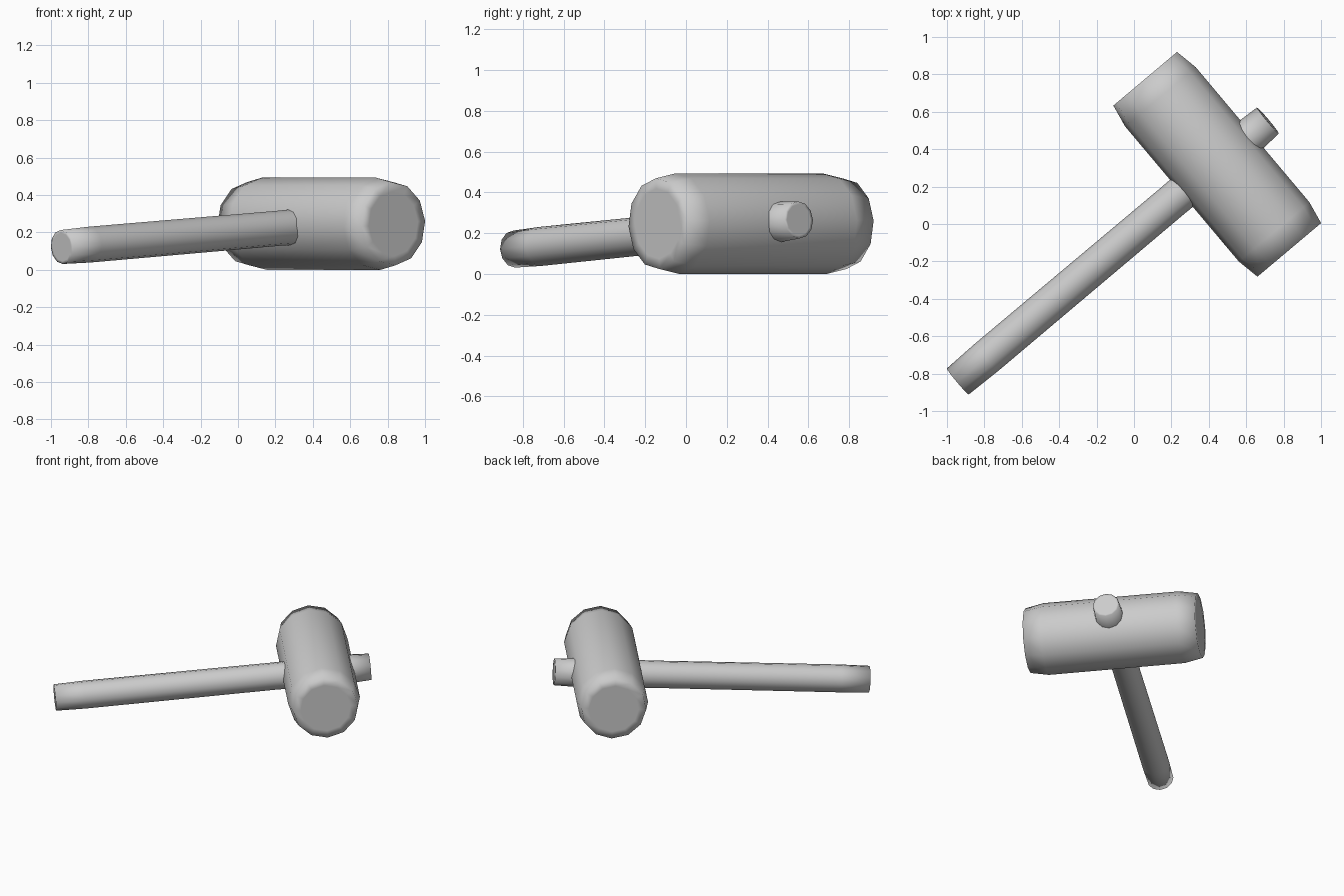
import bpy, bmesh, math
from mathutils import Matrix, Vector

if "Cube" in bpy.data.objects:
    bpy.data.objects.remove(bpy.data.objects["Cube"])

SIDES = 12


def turned_part(name, axis, up, origin, profile, cap):
    """Revolve (distance, radius) pairs along axis; inset caps of the given radius close both ends."""
    axis = axis.normalized()
    side = up.cross(axis).normalized()
    up = axis.cross(side)
    rings = [(profile[0][0], cap)] + profile + [(profile[-1][0], cap)]
    bm = bmesh.new()
    loops = []
    for d, r in rings:
        loop = []
        for i in range(SIDES):
            a = 2 * math.pi * i / SIDES
            p = origin + axis * d + (side * math.cos(a) + up * math.sin(a)) * r
            loop.append(bm.verts.new(p))
        loops.append(loop)
    for a, b in zip(loops, loops[1:]):
        for i in range(SIDES):
            j = (i + 1) % SIDES
            bm.faces.new((a[i], a[j], b[j], b[i])).smooth = True
    # flat end discs
    bm.faces.new(loops[0][::-1])
    bm.faces.new(loops[-1])
    bmesh.ops.recalc_face_normals(bm, faces=bm.faces)
    mesh = bpy.data.meshes.new(name)
    bm.to_mesh(mesh)
    bm.free()
    ob = bpy.data.objects.new(name, mesh)
    bpy.context.collection.objects.link(ob)
    return ob


# handle leans up from its grip end to the head
grip_end = Vector((-0.942, -0.842, 0.122))
knob_end = Vector((0.716, 0.553, 0.265))
handle_dir = knob_end - grip_end
length = handle_dir.length
head_dir = Vector((0.644, -0.765, 0.0))

turned_part("handle", handle_dir, Vector((0, 0, 1)), grip_end,
            [(0, 0.091), (0.2, 0.096), (1.5, 0.094), (length - 0.18, 0.101), (length, 0.091)],
            0.076)

# barrel head with chamfered ends, rolled to match the handle
turned_part("mallet_head", head_dir, head_dir.cross(handle_dir) * -1, Vector((0.445, 0.319, 0.2465)),
            [(-0.598, 0.223), (-0.472, 0.247), (0.472, 0.247), (0.598, 0.223)],
            0.172)
